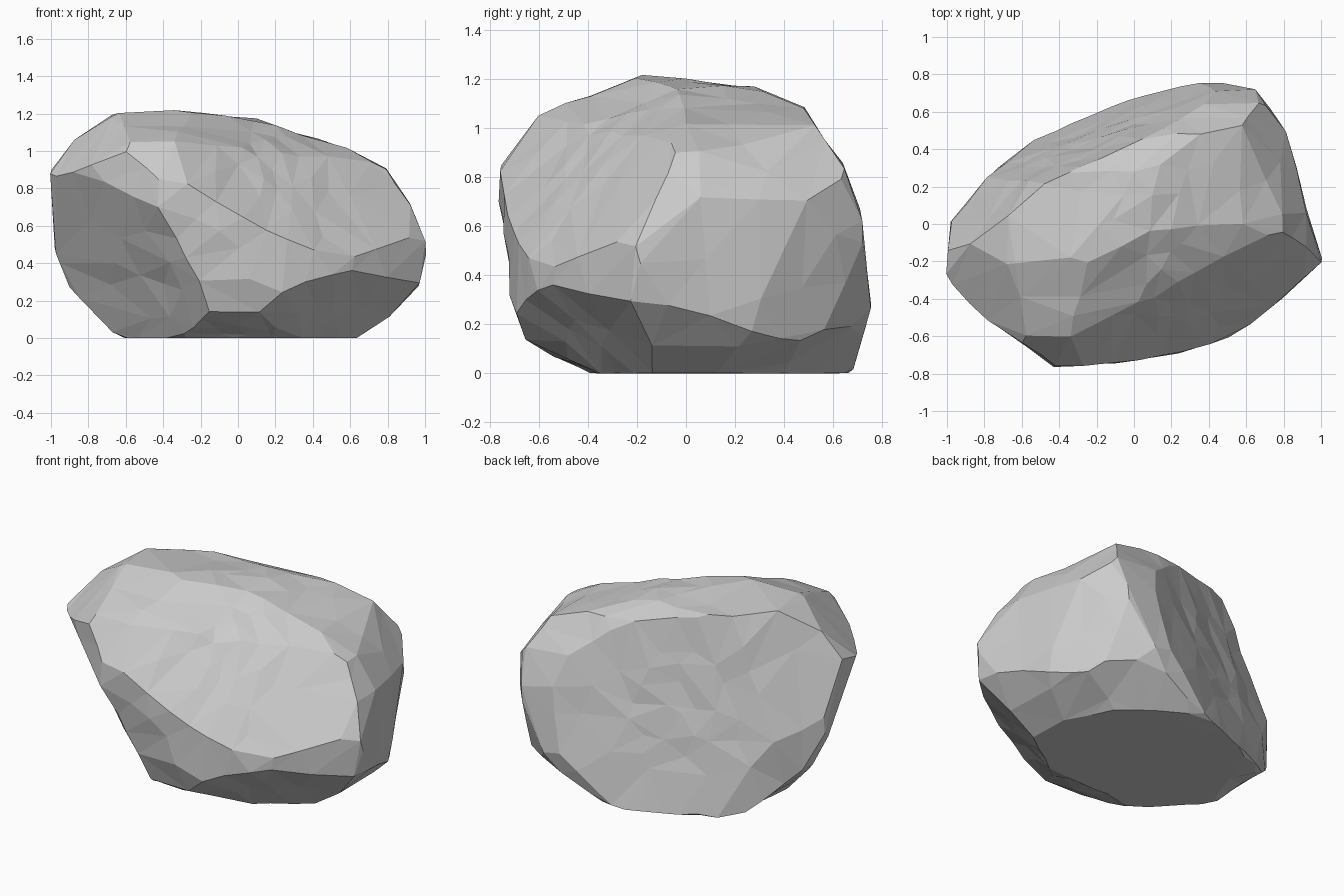
import bpy
import bmesh
from mathutils import Vector, noise

if "Cube" in bpy.data.objects:
    bpy.data.objects.remove(bpy.data.objects["Cube"])

CENTRE = Vector((0, 0, 0.56))
ROUGHNESS = 0.014
FACETS = 480

# Convex outlines of the boulder along each axis
plan = [(-1, -.26), (-.88, -.45), (-.63, -.62), (-.43, -.76), (-.13, -.75), (.13, -.71),
        (.4, -.65), (.62, -.55), (.84, -.35), (1, -.2), (.92, .1), (.82, .49), (.64, .73),
        (.4, .77), (.2, .73), (0, .68), (-.47, .52), (-.8, .23), (-.98, .02)]
front = [(-1, .89), (-.89, 1.07), (-.64, 1.2), (-.33, 1.22), (.12, 1.16), (.58, 1.01),
         (.79, .9), (.93, .71), (1, .5), (.97, .29), (.8, .1), (.63, 0), (-.52, 0),
         (-.66, .03), (-.9, .27), (-.98, .46)]
side = [(-.76, .85), (-.6, 1.05), (-.17, 1.22), (.28, 1.17), (.48, 1.08), (.64, .86),
        (.72, .62), (.76, .28), (.68, 0), (-.35, 0), (-.49, .05), (-.65, .14),
        (-.71, .32), (-.76, .7)]

# Broad sloping cleavage planes: normal and distance from the origin
cleavage = [
    ((-.64, -.63, -.44), .445),  # undercut at the front
    ((.77, .21, .59), 1.15),     # end shoulder
    ((-.37, .9, .2), .61),       # flat back
    ((-.65, .7, .3), .82),       # back corner
    ((.42, -.61, -.68), .35),    # lower front chamfer
    ((.3, -.4, .87), 1.055),     # gentle upper slope
    ((.42, -.69, .59), .895),    # steeper front slope
    ((-.6, -.4, .7), 1.32),      # upper corner
    ((.4, .22, -.89), .275),     # lower end chamfer
    ((.33, .51, -.8), .37),      # lower back chamfer
    ((.84, .52, -.15), .84),     # end corner, upper
    ((.59, .76, -.27), .785),    # end corner, lower
]


def outline_planes(points, u, v):
    """Outward planes along each edge of an outline drawn on axes u and v."""
    for a, b in zip(points, points[1:] + points[:1]):
        normal = Vector((0, 0, 0))
        normal[u], normal[v] = b[1] - a[1], a[0] - b[0]
        normal.normalize()
        offset = -CENTRE
        offset[u] += a[0]
        offset[v] += a[1]
        distance = normal.dot(offset)
        yield (normal, distance) if distance > 0 else (-normal, -distance)


planes = [*outline_planes(plan, 0, 1), *outline_planes(front, 0, 2),
          *outline_planes(side, 1, 2)]
planes += [(Vector(n), d - Vector(n).dot(CENTRE)) for n, d in cleavage]

# Press a fine ball against the planes, with gentle unevenness
bm = bmesh.new()
bmesh.ops.create_icosphere(bm, subdivisions=6, radius=1)
for vert in bm.verts:
    direction = vert.co.normalized()
    reach = 1 / max(n.dot(direction) / d for n, d in planes)
    reach += ROUGHNESS * noise.noise(direction * 4)
    vert.co = CENTRE + direction * reach
    if vert.co.z < .015:    # flat resting face
        vert.co.z = 0
mesh = bpy.data.meshes.new("boulder")
bm.to_mesh(mesh)
bm.free()
boulder = bpy.data.objects.new("boulder", mesh)
bpy.context.collection.objects.link(boulder)

# Reduce to large flat facets
facets = boulder.modifiers.new("facets", 'DECIMATE')
facets.ratio = FACETS / len(mesh.polygons)

# Stone colour
stone = bpy.data.materials.new("grey stone")
stone.use_nodes = True
colour = (.6, .6, .6, 1)
stone.diffuse_color = colour
stone.node_tree.nodes["Principled BSDF"].inputs["Base Color"].default_value = colour
mesh.materials.append(stone)
